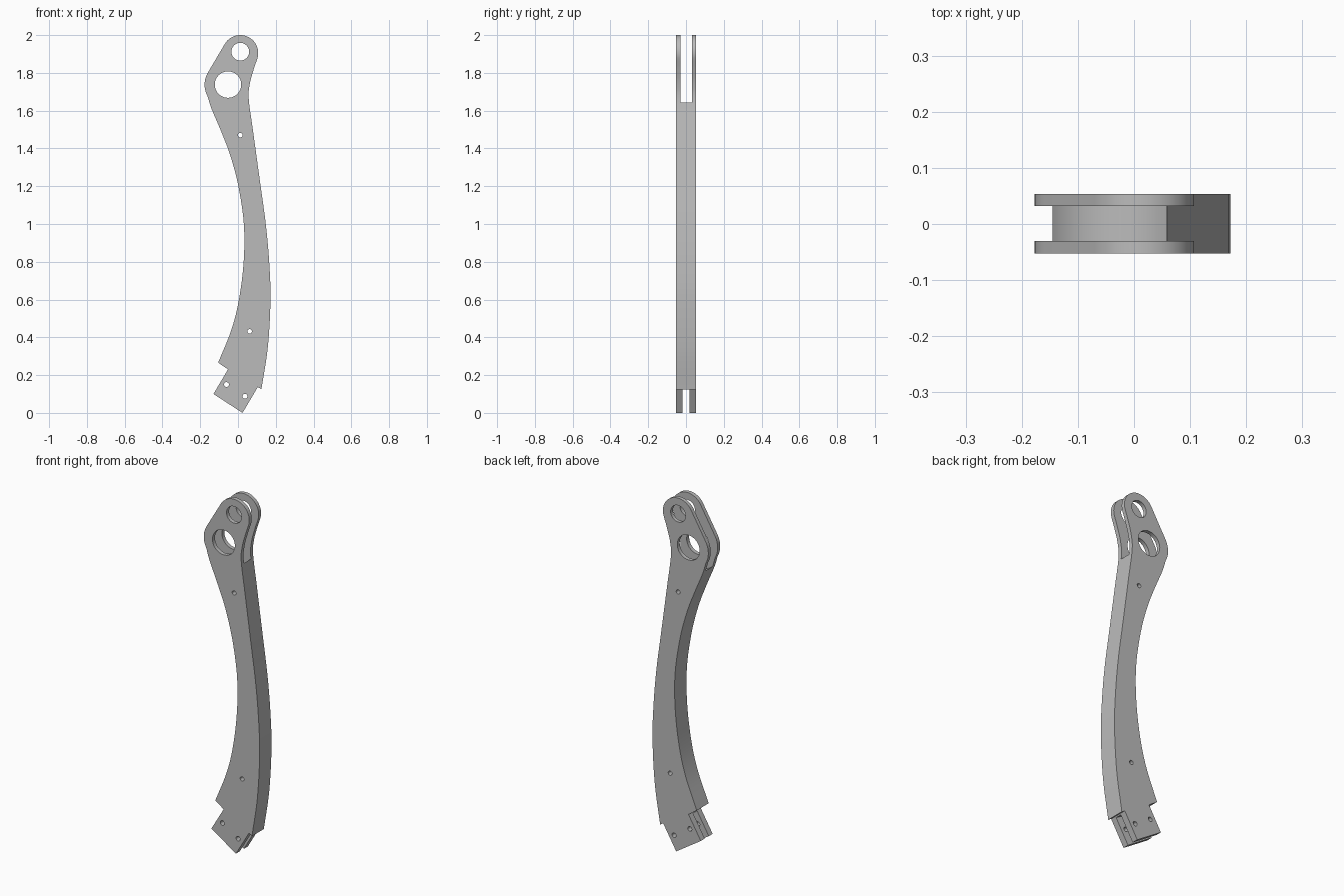
import bpy, bmesh, math
from mathutils import Vector

if "Cube" in bpy.data.objects:
    bpy.data.objects.remove(bpy.data.objects["Cube"], do_unlink=True)

grey = bpy.data.materials.new("plain_grey")
grey.use_nodes = True
colour = (0.5, 0.5, 0.5, 1)
grey.diffuse_color = colour
grey.node_tree.nodes["Principled BSDF"].inputs["Base Color"].default_value = colour


def arc(centre, radius, start, end, steps):
    angles = [math.radians(start + (end - start) * i / steps) for i in range(steps + 1)]
    return [(centre[0] + radius * math.cos(a), centre[1] + radius * math.sin(a)) for a in angles]


def spline(points, steps=6):
    """Smooth curve through all the points."""
    p = [Vector(q) for q in points]
    p = [2 * p[0] - p[1]] + p + [2 * p[-1] - p[-2]]
    out = []
    for a, b, c, d in zip(p, p[1:], p[2:], p[3:]):
        for i in range(steps):
            t = i / steps
            out.append(tuple(0.5 * (2 * b + (c - a) * t + (2 * a - 5 * b + 4 * c - d) * t ** 2
                                    + (3 * b - a - 3 * c + d) * t ** 3)))
    return out + [tuple(points[-1])]


def slab(name, outline, y0, y1):
    """Extrude an x-z outline from y0 to y1."""
    bm = bmesh.new()
    face = bm.faces.new([bm.verts.new((x, y0, z)) for x, z in outline])
    moved = bmesh.ops.extrude_face_region(bm, geom=[face])["geom"]
    bmesh.ops.translate(bm, vec=(0, y1 - y0, 0),
                        verts=[v for v in moved if isinstance(v, bmesh.types.BMVert)])
    bmesh.ops.recalc_face_normals(bm, faces=bm.faces)
    mesh = bpy.data.meshes.new(name)
    bm.to_mesh(mesh)
    bm.free()
    mesh.materials.append(grey)
    obj = bpy.data.objects.new(name, mesh)
    bpy.context.collection.objects.link(obj)
    return obj


small_eye, big_eye = (0.012, 1.905), (-0.053, 1.738)

# Arm outline: head lobes, belly side, foot tab, hollow side
head = arc(big_eye, 0.124, 208, 149.4, 14) + arc(small_eye, 0.095, 149.4, -15, 32)
belly = spline([(0.104, 1.88), (0.082, 1.815), (0.062, 1.74), (0.057, 1.66), (0.08, 1.49),
                (0.117, 1.22), (0.147, 1.0), (0.165, 0.8), (0.172, 0.6), (0.158, 0.35),
                (0.124, 0.125)])
tab = [(0.105, 0.137), (0.024, 0), (-0.13, 0.1), (-0.053, 0.23)]
hollow = spline([(-0.105, 0.266), (-0.035, 0.44), (0.005, 0.6), (0.03, 0.8), (0.031, 1.0),
                 (0.002, 1.2), (-0.04, 1.36), (-0.087, 1.485), (-0.14, 1.61), (-0.162, 1.68)])
arm = slab("arm", head + belly[1:] + tab + hollow[:-1], -0.0525, 0.0535)

# Cutters: round holes, fork gap in the head, gap in the foot tab
cutters = []
holes = [((0.012, 1.912), 0.047, 40), (big_eye, 0.07, 48), ((0.012, 1.47), 0.012, 16),
         ((0.062, 0.432), 0.012, 16), ((-0.061, 0.15), 0.013, 16), ((0.037, 0.088), 0.013, 16)]
for centre, radius, sides in holes:
    cutters.append(slab("hole_cutter", arc(centre, radius, 0, 360, sides)[:-1], -0.1, 0.1))
fork = arc(big_eye, 0.147, 180, 360, 30) + [(0.2, 1.74), (0.2, 2.1), (-0.3, 2.1), (-0.3, 1.74)]
cutters.append(slab("fork_cutter", fork, -0.03, 0.032))
root, across = Vector((0.024, 0.18)), Vector((0.86, -0.51))
down = Vector((-0.51, -0.86))
tab_gap = [root + across * u + down * v
           for u, v in ((-0.2, 0.003), (0.2, 0.003), (0.2, 0.3), (-0.2, 0.3))]
cutters.append(slab("tab_cutter", tab_gap, -0.018, 0.018))

for cutter in cutters:
    cut = arm.modifiers.new("cut", 'BOOLEAN')
    cut.operation, cut.solver, cut.object = 'DIFFERENCE', 'EXACT', cutter

# Bake the cuts and drop the cutters
bpy.context.view_layer.update()
baked = bpy.data.meshes.new_from_object(arm.evaluated_get(bpy.context.evaluated_depsgraph_get()))
arm.modifiers.clear()
arm.data = baked
for cutter in cutters:
    bpy.data.objects.remove(cutter, do_unlink=True)

bpy.ops.object.select_all(action='DESELECT')
arm.select_set(True)
bpy.context.view_layer.objects.active = arm
bpy.ops.object.shade_smooth_by_angle(angle=math.radians(30))
